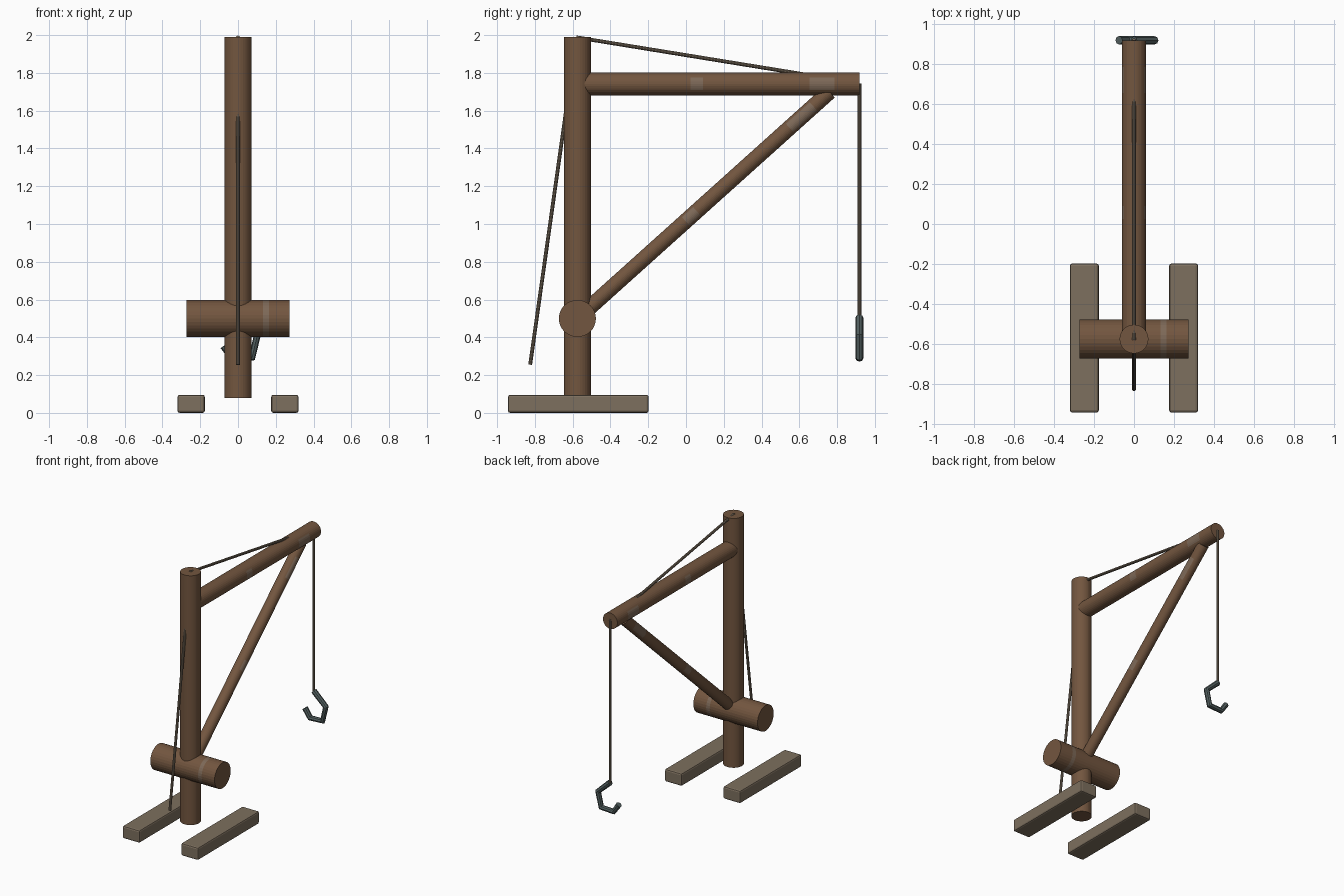
import bpy, bmesh
from mathutils import Vector

if "Cube" in bpy.data.objects:
    bpy.data.objects.remove(bpy.data.objects["Cube"])


def material(name, rgb):
    m = bpy.data.materials.new(name)
    m.diffuse_color = (*rgb, 1)
    m.use_nodes = True
    m.node_tree.nodes["Principled BSDF"].inputs["Base Color"].default_value = m.diffuse_color
    return m


BROWN = material("brown timber", (0.171, 0.093, 0.050))
WORN = material("worn timber", (0.205, 0.140, 0.096))
GREY = material("grey wood", (0.205, 0.160, 0.112))
ROPE = material("rope", (0.205, 0.160, 0.112))
IRON = material("iron", (0.085, 0.115, 0.115))


def finish(name, bm, mats):
    me = bpy.data.meshes.new(name)
    bm.to_mesh(me)
    bm.free()
    for m in mats:
        me.materials.append(m)
    ob = bpy.data.objects.new(name, me)
    bpy.context.collection.objects.link(ob)
    return ob


def rod(name, a, b, r, mat, sides=32, bands=(), side_limit=-1.0):
    """Cylinder from a to b; bands are worn stretches measured along its length."""
    a, b = Vector(a), Vector(b)
    axis = (b - a).normalized()
    bm = bmesh.new()
    bmesh.ops.create_cone(bm, cap_ends=True, segments=sides, radius1=r, radius2=r,
                          depth=(b - a).length)
    rot = axis.to_track_quat('Z', 'Y').to_matrix().to_4x4()
    bm.transform(rot)
    bmesh.ops.translate(bm, verts=bm.verts, vec=(a + b) / 2)
    for t in [t for band in bands for t in band]:
        bmesh.ops.bisect_plane(bm, geom=bm.verts[:] + bm.edges[:] + bm.faces[:],
                               plane_co=a + axis * t, plane_no=axis)
    bm.normal_update()
    for f in bm.faces:
        t = (f.calc_center_median() - a).dot(axis)
        if abs(f.normal.x) > side_limit and any(lo < t < hi for lo, hi in bands):
            f.material_index = 1
    return finish(name, bm, [mat, WORN])


# Timber frame: post, boom, diagonal strut and winding drum
Y = -0.575
rod("post", (0, Y, 0.08), (0, Y, 1.99), 0.072, BROWN)
rod("boom", (0, Y, 1.742), (0, 0.918, 1.742), 0.061, BROWN,
    bands=[(0.60, 0.665), (1.23, 1.36)], side_limit=0.8)
rod("strut", (0, Y, 0.5), (0, 0.76, 1.70), 0.041, BROWN,
    bands=[(0.77, 0.85), (1.51, 1.68)], side_limit=0.7)
rod("drum", (-0.272, Y, 0.5), (0.272, Y, 0.5), 0.098, BROWN, bands=[(0.405, 0.435)])

# Rope: loose tail, stay over the post top, and hanging line
path = [(0, -0.825, 0.255), (0, -0.58, 1.988), (0, 0.918, 1.745), (0, 0.918, 0.50)]
for i, part in enumerate(["tail_rope", "stay_rope", "hoist_rope"]):
    rod(part, path[i], path[i + 1], 0.010, ROPE, sides=10)

# Bevelled foot beams
for s, side in ((-1, "left"), (1, "right")):
    bm = bmesh.new()
    bmesh.ops.create_cube(bm, size=1)
    bmesh.ops.scale(bm, verts=bm.verts, vec=(0.145, 0.745, 0.096))
    bmesh.ops.bevel(bm, geom=bm.edges[:], offset=0.012, segments=2, affect='EDGES', profile=0.5)
    bmesh.ops.translate(bm, verts=bm.verts, vec=(s * 0.248, -0.57, 0.052 - 0.004))
    finish(side + "_foot", bm, [GREY])

# Bent iron hook
pts = [(0, 0.505), (0.102, 0.41), (0.075, 0.295), (-0.03, 0.29), (-0.075, 0.355)]
cu = bpy.data.curves.new("hook", 'CURVE')
cu.dimensions = '3D'
cu.bevel_depth = 0.021
cu.bevel_resolution = 2
cu.use_fill_caps = True
sp = cu.splines.new('POLY')
sp.points.add(len(pts) - 1)
for p, (x, z) in zip(sp.points, pts):
    p.co = (x, 0.918, z, 1)
cu.materials.append(IRON)
hook = bpy.data.objects.new("hook", cu)
bpy.context.collection.objects.link(hook)
bpy.context.view_layer.objects.active = hook
hook.select_set(True)
bpy.ops.object.convert(target='MESH')
bpy.ops.object.shade_flat()
